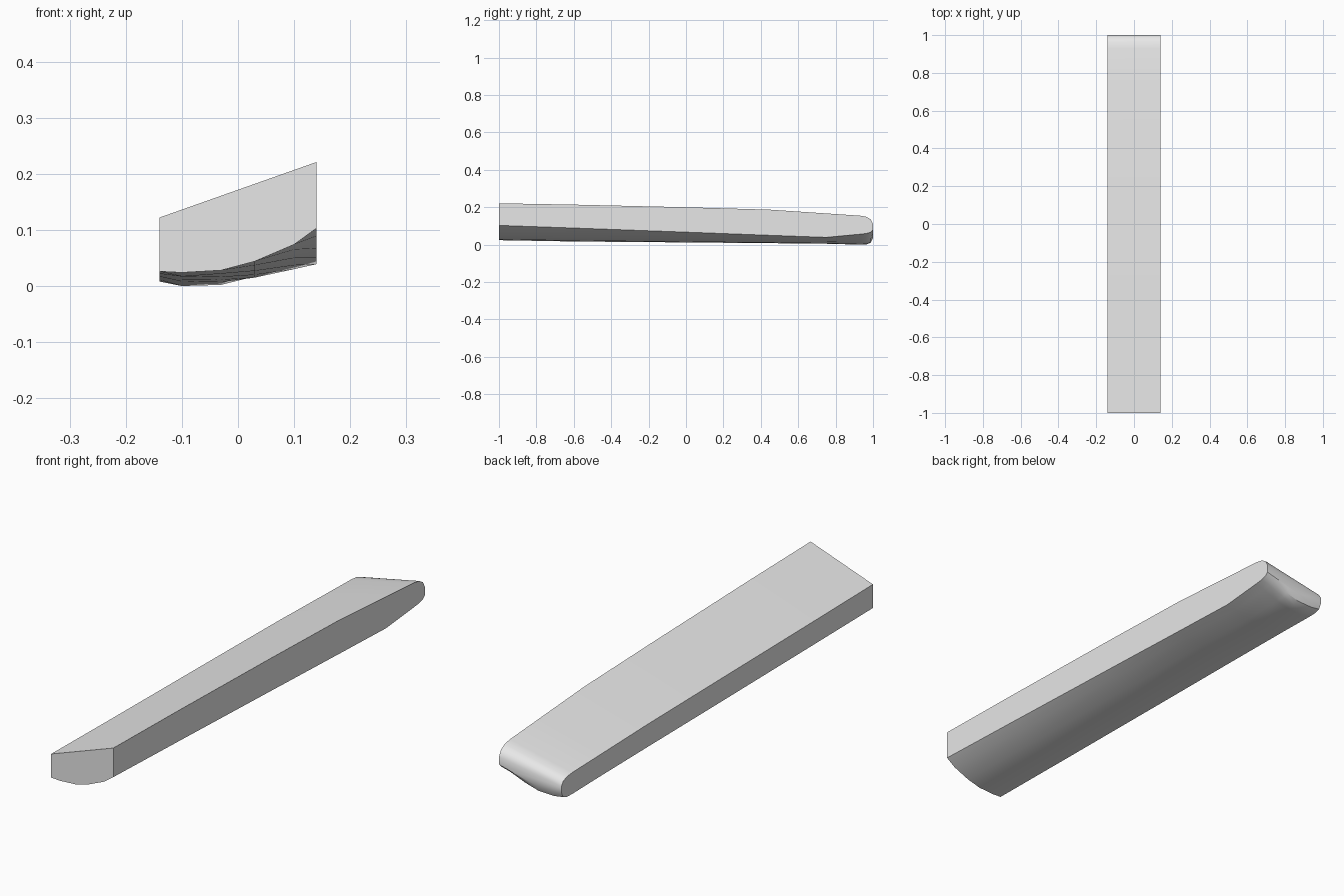
import bpy
import bmesh

# one grey material
grey = bpy.data.materials.new("plain_grey")
grey.diffuse_color = (0.8, 0.8, 0.8, 1)

# columns across the bar for the curved underside
XS = (-0.14, -0.10, -0.03, 0.03, 0.10, 0.14)

# stations along the bar: y, top left z, top right z, underside z per column
STATIONS = [
    (-1.00, 0.123, 0.222, (0.027, 0.025, 0.029, 0.045, 0.075, 0.104)),
    (-0.60, 0.118, 0.215, (0.023, 0.018, 0.023, 0.038, 0.066, 0.090)),
    (0.00, 0.112, 0.201, (0.018, 0.013, 0.017, 0.028, 0.051, 0.068)),
    (0.45, 0.107, 0.188, (0.015, 0.009, 0.012, 0.021, 0.038, 0.051)),
    (0.75, 0.100, 0.168, (0.012, 0.006, 0.008, 0.016, 0.031, 0.040)),
    (0.93, 0.096, 0.156, (0.009, 0.001, 0.003, 0.018, 0.044, 0.057)),
    (0.965, 0.092, 0.150, (0.010, 0.002, 0.004, 0.021, 0.050, 0.061)),
    (0.988, 0.083, 0.136, (0.018, 0.012, 0.014, 0.031, 0.058, 0.068)),
    (1.00, 0.065, 0.112, (0.040, 0.036, 0.038, 0.052, 0.070, 0.080)),
]

# twisted bar: loft the sections and cap both ends
bm = bmesh.new()
rings = []
for y, tl, tr, under in STATIONS:
    pts = [(x, y, z) for x, z in zip(XS, under)]
    pts += [(XS[-1], y, tr), (XS[0], y, tl)]
    rings.append([bm.verts.new(p) for p in pts])
for a, b in zip(rings, rings[1:]):
    n = len(a)
    for i in range(n):
        j = (i + 1) % n
        bm.faces.new((a[i], a[j], b[j], b[i]))
bm.faces.new(rings[0][::-1])
bm.faces.new(rings[-1])
bmesh.ops.recalc_face_normals(bm, faces=bm.faces)

# rest exactly on the ground
low = min(v.co.z for v in bm.verts)
bmesh.ops.translate(bm, vec=(0, 0, -low), verts=bm.verts)

mesh = bpy.data.meshes.new("tapered_bar")
bm.to_mesh(mesh)
bm.free()
mesh.materials.append(grey)
bar = bpy.data.objects.new("tapered_bar", mesh)
bpy.context.collection.objects.link(bar)

# smooth rounded end and underside, sharp side edges
bpy.context.view_layer.objects.active = bar
bar.select_set(True)
bpy.ops.object.shade_smooth_by_angle(angle=0.6)
